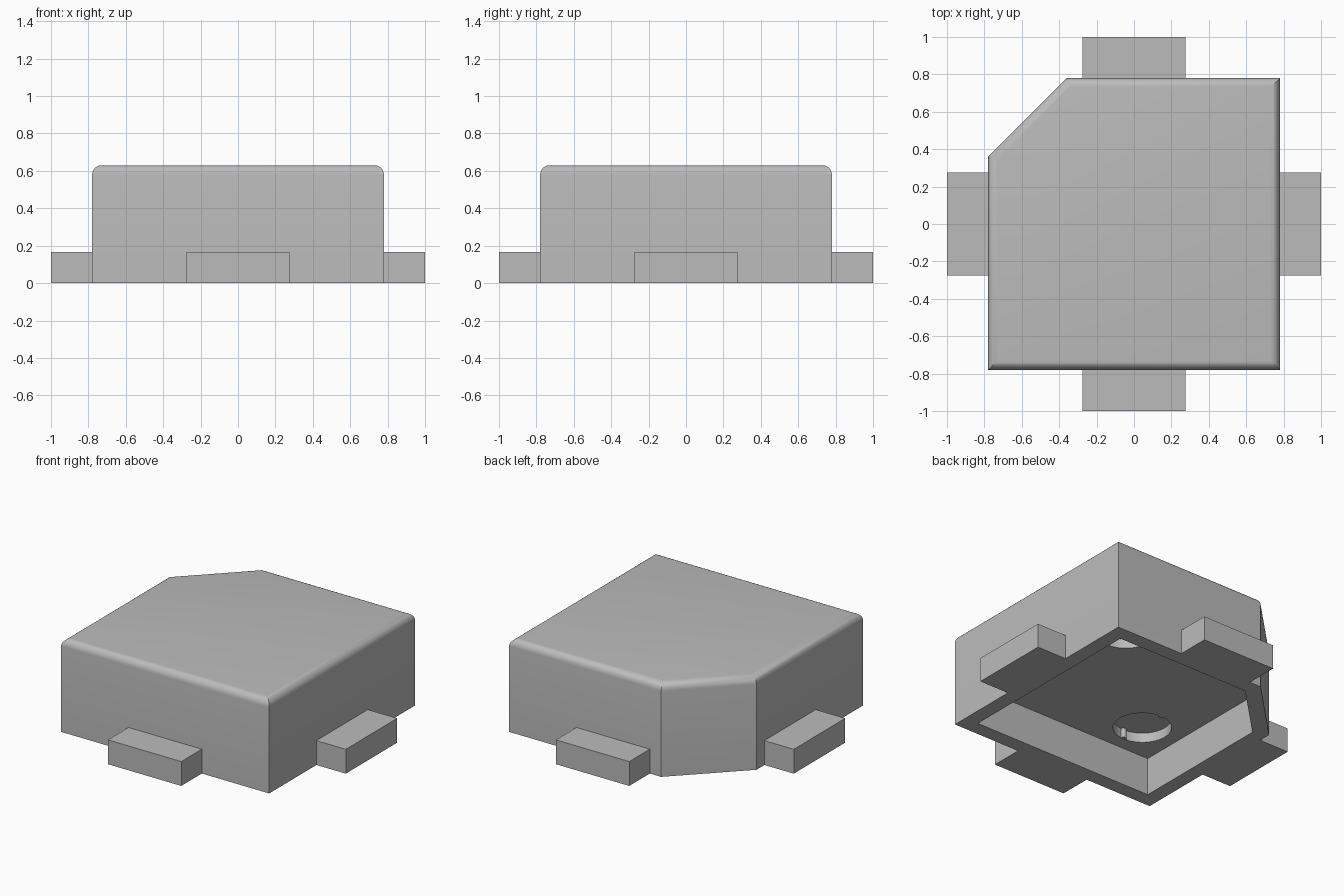
import bpy, bmesh, math

cube = bpy.data.objects.get("Cube")
if cube:
    bpy.data.objects.remove(cube, do_unlink=True)

grey = bpy.data.materials.new("light grey")
grey.use_nodes = True
grey.diffuse_color = (0.5, 0.5, 0.5, 1)
grey.node_tree.nodes["Principled BSDF"].inputs["Base Color"].default_value = (0.5, 0.5, 0.5, 1)


def prism(name, outline, z0, z1, round_top=0):
    """Upright prism over a counter-clockwise outline, optionally rounded on top."""
    bm = bmesh.new()
    base = bm.faces.new([bm.verts.new((x, y, z0)) for x, y in outline])
    ext = bmesh.ops.extrude_face_region(bm, geom=[base], use_keep_orig=True)["geom"]
    top = [v for v in ext if isinstance(v, bmesh.types.BMVert)]
    bmesh.ops.translate(bm, verts=top, vec=(0, 0, z1 - z0))
    bmesh.ops.recalc_face_normals(bm, faces=bm.faces)
    if round_top:
        rim = [e for e in bm.edges if all(v in top for v in e.verts)]
        bmesh.ops.bevel(bm, geom=rim, offset=round_top, segments=6, profile=0.5,
                        affect="EDGES", clamp_overlap=True)
    mesh = bpy.data.meshes.new(name)
    bm.to_mesh(mesh)
    bm.free()
    mesh.materials.append(grey)
    obj = bpy.data.objects.new(name, mesh)
    bpy.context.collection.objects.link(obj)
    return obj


def clipped_square(half, cut):
    """Square with its back corner on the -x side cut off."""
    return [(-half, -half), (half, -half), (half, half), (cut - half, half), (-half, half - cut)]


def circle(cx, cy, r, n):
    return [(cx + r * math.cos(math.tau * i / n), cy + r * math.sin(math.tau * i / n))
            for i in range(n)]


def carve(target, cutter):
    mod = target.modifiers.new("carve", "BOOLEAN")
    mod.operation, mod.object, mod.solver = "DIFFERENCE", cutter, "EXACT"
    bpy.context.view_layer.objects.active = target
    bpy.ops.object.modifier_apply(modifier=mod.name)
    bpy.data.objects.remove(cutter, do_unlink=True)


# Housing: clipped square block, rounded top edge, open underneath
CEILING, SOCKET_TOP = 0.255, 0.32
body = prism("housing", clipped_square(0.78, 0.42), 0, 0.63, round_top=0.05)
carve(body, prism("cavity_cutter", clipped_square(0.68, 0.36), -0.1, CEILING))

# Round sockets in the cavity ceiling, each with two small grip ribs
for side, place in ((-1, "front"), (1, "back")):
    c = side * 0.41
    carve(body, prism("socket_cutter", circle(c, c, 0.18, 48), 0.2, SOCKET_TOP))
    for s in (-1, 1):
        prism(place + "_socket_rib", circle(c, c + s * 0.18, 0.02, 12),
              CEILING + 0.002, SOCKET_TOP + 0.01)

# Four foot tabs, one in the middle of each side
for i, place in enumerate(("left", "back", "right", "front")):
    tab = prism(place + "_tab", [(0.78, -0.275), (1, -0.275), (1, 0.275), (0.78, 0.275)], 0, 0.165)
    tab.rotation_euler.z = i * math.pi / 2

# Smooth the rounded edge and sockets only
bpy.ops.object.select_all(action="DESELECT")
body.select_set(True)
bpy.context.view_layer.objects.active = body
bpy.ops.object.shade_smooth_by_angle(angle=math.radians(30))
